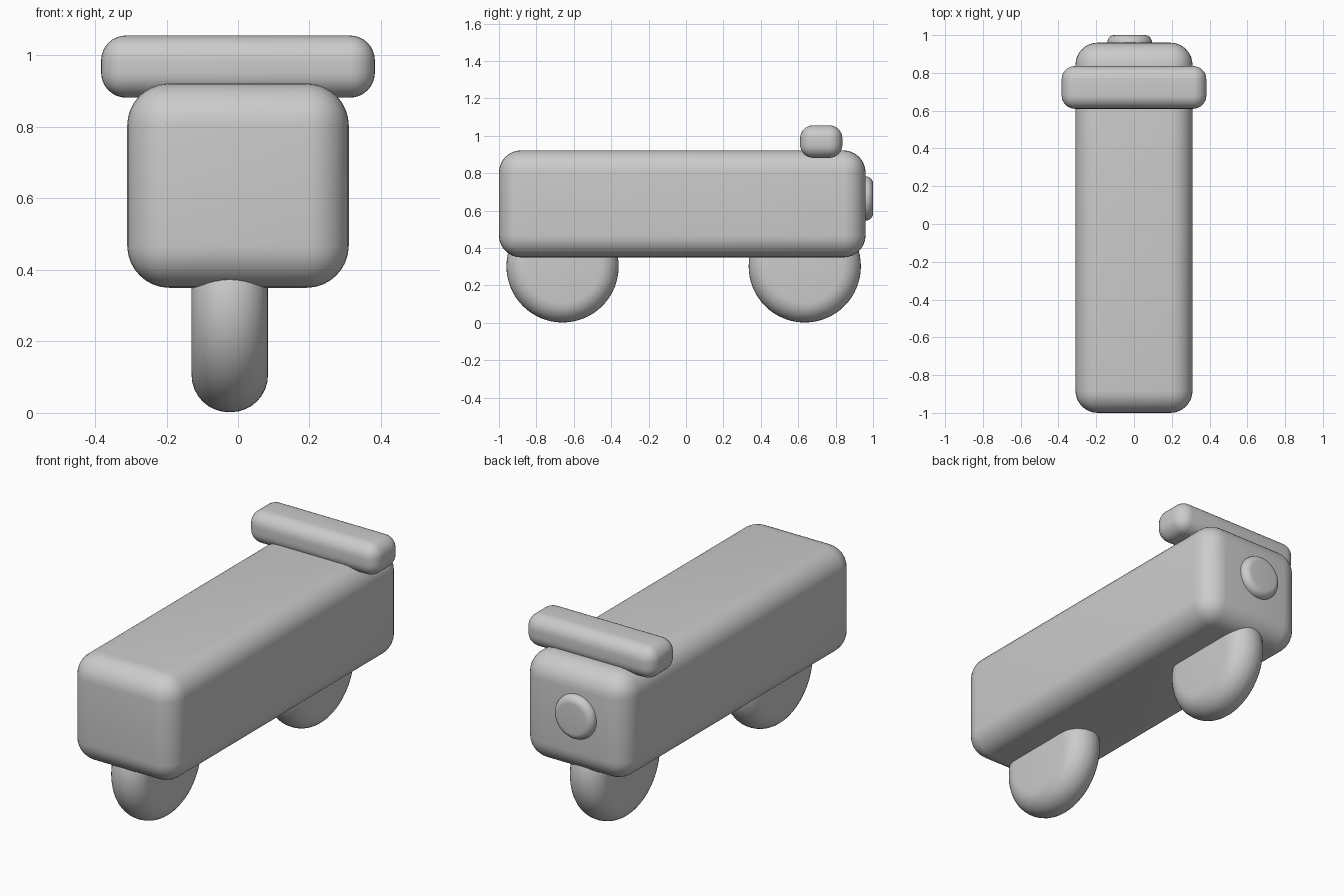
import bpy, math

if "Cube" in bpy.data.objects:
    bpy.data.objects.remove(bpy.data.objects["Cube"])


def finish(obj, name, radius):
    """Name the part, round its edges and smooth it."""
    obj.name = name
    bpy.ops.object.transform_apply(location=False, rotation=True, scale=True)
    bev = obj.modifiers.new("Rounding", 'BEVEL')
    bev.width = radius
    bev.segments = 8
    bev.limit_method = 'ANGLE'
    bev.angle_limit = math.radians(40)
    bpy.ops.object.modifier_apply(modifier=bev.name)
    bpy.ops.object.shade_smooth_by_angle(angle=math.radians(35))
    return obj


def rounded_box(name, lo, hi, radius):
    centre = [(a + b) / 2 for a, b in zip(lo, hi)]
    bpy.ops.mesh.primitive_cube_add(size=1, location=centre)
    obj = bpy.context.object
    obj.scale = [b - a for a, b in zip(lo, hi)]
    return finish(obj, name, radius)


def rounded_disc(name, centre, radius, depth, rotation, rounding):
    bpy.ops.mesh.primitive_cylinder_add(vertices=64, radius=radius, depth=depth,
                                        location=centre, rotation=rotation)
    return finish(bpy.context.object, name, rounding)


# Long rounded body
rounded_box("body", (-0.31, -1.0, 0.35), (0.31, 0.96, 0.922), 0.118)

# Handlebar across the top
rounded_box("handlebar", (-0.383, 0.61, 0.882), (0.383, 0.836, 1.056), 0.07)

# Two wheels, slightly off centre
for name, y in (("wheel_a", -0.66), ("wheel_b", 0.635)):
    rounded_disc(name, (-0.023, y, 0.302), 0.3, 0.214, (0, math.pi / 2, 0), 0.104)

# Round lamp on the end face
rounded_disc("lamp", (-0.023, 0.96, 0.665), 0.118, 0.08, (math.pi / 2, 0, 0), 0.038)
